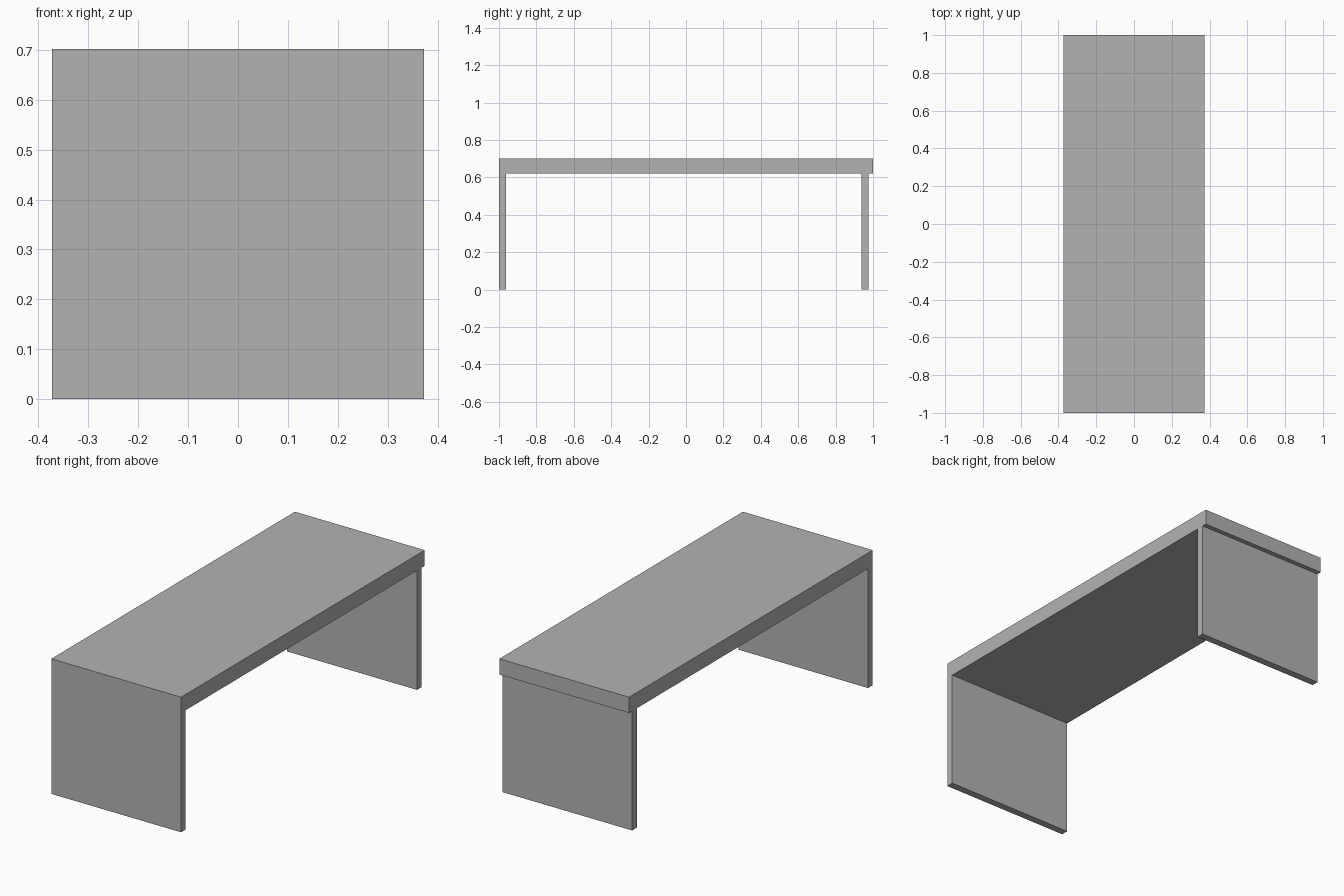
import bpy
import bmesh
from mathutils import Vector

cube = bpy.data.objects.get("Cube")
if cube:
    bpy.data.objects.remove(cube, do_unlink=True)

HALF_WIDTH = 0.373
HEIGHT = 0.702
UNDERSIDE = 0.62
LEG_THICKNESS = 0.038
BACK_OVERHANG = 0.025

# Single plain grey finish
grey = bpy.data.materials.new("plain_grey")
grey.use_nodes = True
colour = (0.45, 0.45, 0.45, 1)
grey.diffuse_color = colour
grey.node_tree.nodes["Principled BSDF"].inputs["Base Color"].default_value = colour


def panel(name, y0, y1, z0, z1):
    """Full-width flat board spanning the given depth and height."""
    low = Vector((-HALF_WIDTH, y0, z0))
    high = Vector((HALF_WIDTH, y1, z1))
    bm = bmesh.new()
    bmesh.ops.create_cube(bm, size=1)
    bmesh.ops.scale(bm, vec=high - low, verts=bm.verts)
    bmesh.ops.translate(bm, vec=(low + high) / 2, verts=bm.verts)
    mesh = bpy.data.meshes.new(name)
    bm.to_mesh(mesh)
    bm.free()
    mesh.materials.append(grey)
    obj = bpy.data.objects.new(name, mesh)
    bpy.context.collection.objects.link(obj)
    return obj


# Thick top board
panel("table_top", -1, 1, UNDERSIDE, HEIGHT)

# Front leg is flush with the top, back leg is set in under the overhang
panel("front_leg", -1, -1 + LEG_THICKNESS, 0, UNDERSIDE)
back = 1 - BACK_OVERHANG
panel("back_leg", back - LEG_THICKNESS, back, 0, UNDERSIDE)
